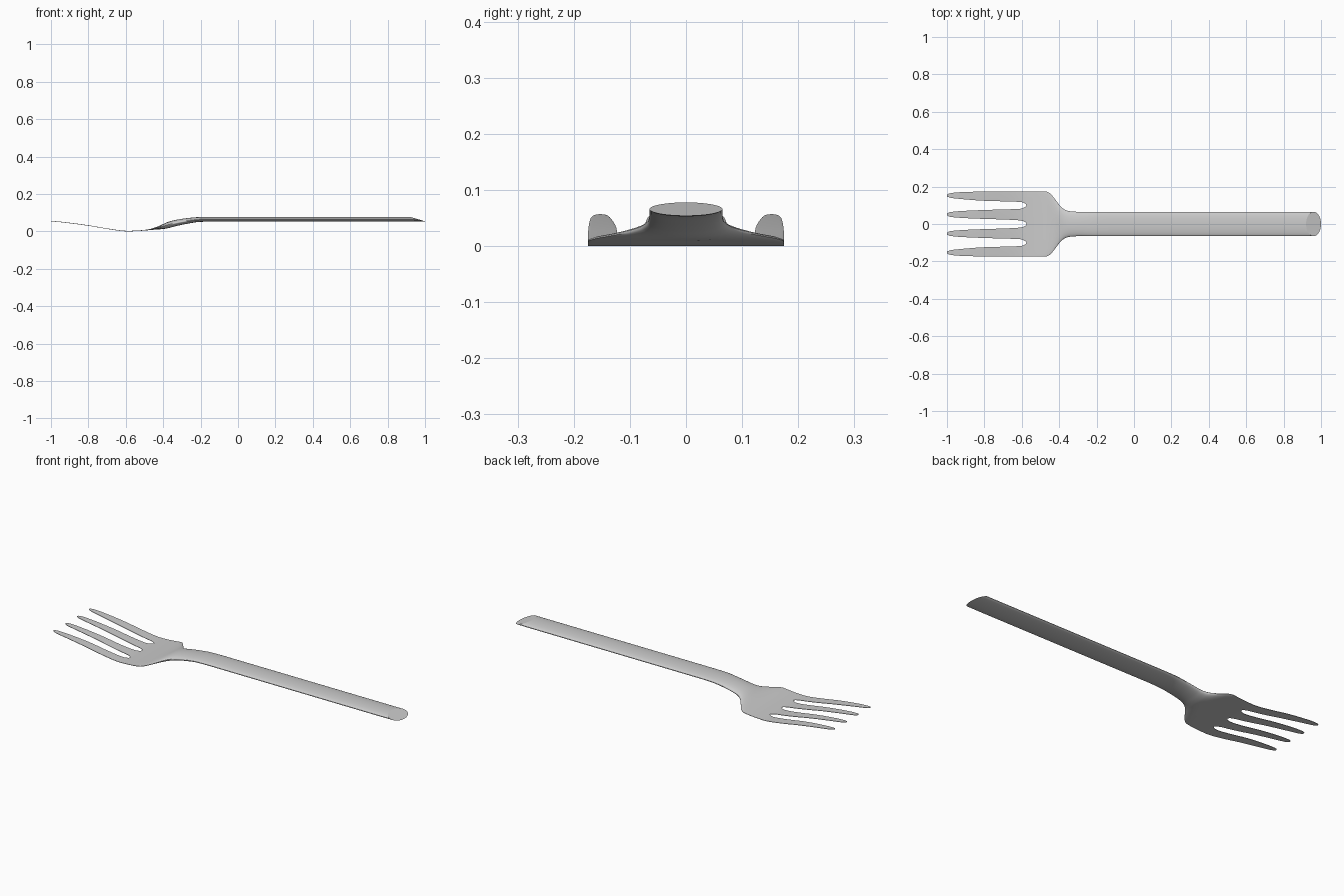
import bpy, bmesh, math

if "Cube" in bpy.data.objects:
    bpy.data.objects.remove(bpy.data.objects["Cube"], do_unlink=True)

steel = bpy.data.materials.new("light_grey_steel")
steel.use_nodes = True
GREY = (0.6, 0.6, 0.6, 1)
steel.diffuse_color = GREY
steel.node_tree.nodes["Principled BSDF"].inputs["Base Color"].default_value = GREY


def slope(rows, i, k):
    """Monotone slope of column k at row i, so curves never overshoot."""
    def secant(a):
        return (rows[a + 1][k] - rows[a][k]) / (rows[a + 1][0] - rows[a][0])
    if i == 0:
        return secant(0)
    if i == len(rows) - 1:
        return secant(i - 1)
    a, b = secant(i - 1), secant(i)
    return 2 * a * b / (a + b) if a * b > 0 else 0


def refine(rows, steps):
    """Smoothly interpolate the key sections along x."""
    out = []
    for i in range(len(rows) - 1):
        p, q = rows[i], rows[i + 1]
        h = q[0] - p[0]
        for s in range(steps):
            t = s / steps
            u = t * t * (3 - 2 * t)
            row = [p[0] + h * t]
            for k in range(1, len(p)):
                bend = (t * (1 - t) ** 2 * slope(rows, i, k)
                        - t * t * (1 - t) * slope(rows, i + 1, k))
                row.append(p[k] + (q[k] - p[k]) * u + h * bend)
            out.append(row)
    return out + [rows[-1]]


def loft(name, rows, sides, steps, cap_start=False, cap_end=False):
    """Rows are x, y low, y high, z low, z high, roundness, lean of the ring."""
    bm = bmesh.new()
    rings = []
    for x, y0, y1, z0, z1, power, lean in refine(rows, steps):
        ring = []
        for i in range(sides):
            a = math.tau * (i + 0.5) / sides
            c, s = (math.copysign(abs(f) ** power, f) for f in (math.cos(a), math.sin(a)))
            ring.append(bm.verts.new((x - lean * s,
                                      (y0 + y1) / 2 + c * (y1 - y0) / 2,
                                      (z0 + z1) / 2 + s * (z1 - z0) / 2)))
        rings.append(ring)
    for a, b in zip(rings, rings[1:]):
        for i in range(sides):
            j = (i + 1) % sides
            bm.faces.new((a[i], a[j], b[j], b[i])).smooth = True
    caps = []
    if cap_start:
        caps.append(bm.faces.new(rings[0]))
    if cap_end:
        caps.append(bm.faces.new(rings[-1]))
    bmesh.ops.recalc_face_normals(bm, faces=bm.faces)
    mesh = bpy.data.meshes.new(name)
    for face in caps:
        for edge in face.edges:
            edge.smooth = False
    bm.to_mesh(mesh)
    bm.free()
    mesh.materials.append(steel)
    obj = bpy.data.objects.new(name, mesh)
    bpy.context.collection.objects.link(obj)
    bpy.ops.object.select_all(action="DESELECT")
    obj.select_set(True)
    bpy.context.view_layer.objects.active = obj
    bpy.ops.object.shade_smooth_by_angle(angle=math.radians(40), keep_sharp_edges=True)
    return obj


# Flat plate, flared neck and oval handle with a slanted end cut
ROOT = -0.575
body = [
    # x, half width, z low, z high, roundness, lean
    (ROOT, .175, 0, .003, .2, 0),
    (-.52, .175, .003, .006, .2, 0),
    (-.47, .174, .007, .013, .4, 0),
    (-.45, .165, .009, .019, .6, 0),
    (-.42, .13, .011, .03, .9, 0),
    (-.39, .092, .014, .044, 1, 0),
    (-.37, .077, .018, .052, 1, 0),
    (-.34, .068, .026, .06, 1, 0),
    (-.28, .065, .039, .07, 1, 0),
    (-.2, .065, .051, .077, 1, 0),
    (-.12, .065, .053, .078, 1, 0),
    (.9, .065, .053, .078, 1, 0),
    (.96, .065, .054, .078, 1, .04),
]
loft("handle_and_neck", [(x, -w, w, *rest) for x, w, *rest in body], 32, 4, cap_end=True)

# Tines: shared rising curve, with inner and outer edges for each kind
xs = (-1, -.995, -.98, -.93, -.8, -.7, -.61, -.59, -.58, ROOT)
heights = (.054, .0535, .052, .047, .03, .013, .001, .0, .0, .0)
tines = {
    "outer": ((.15, .145, .14, .134, .124, .121, .118, .113, .107, .1),
              (.156, .16, .165, .17, .174, .175, .175, .175, .175, .175)),
    "inner": ((.049, .043, .038, .033, .027, .024, .019, .014, .008, 0),
              (.053, .059, .064, .069, .075, .078, .081, .087, .093, .1)),
}
for kind, (low, high) in tines.items():
    for side, sign in (("left", 1), ("right", -1)):
        rows = [(x, *sorted((sign * a, sign * b)), z, z + .003, .2, 0)
                for x, a, b, z in zip(xs, low, high, heights)]
        loft(f"{kind}_tine_{side}", rows, 12, 3, cap_start=True)
